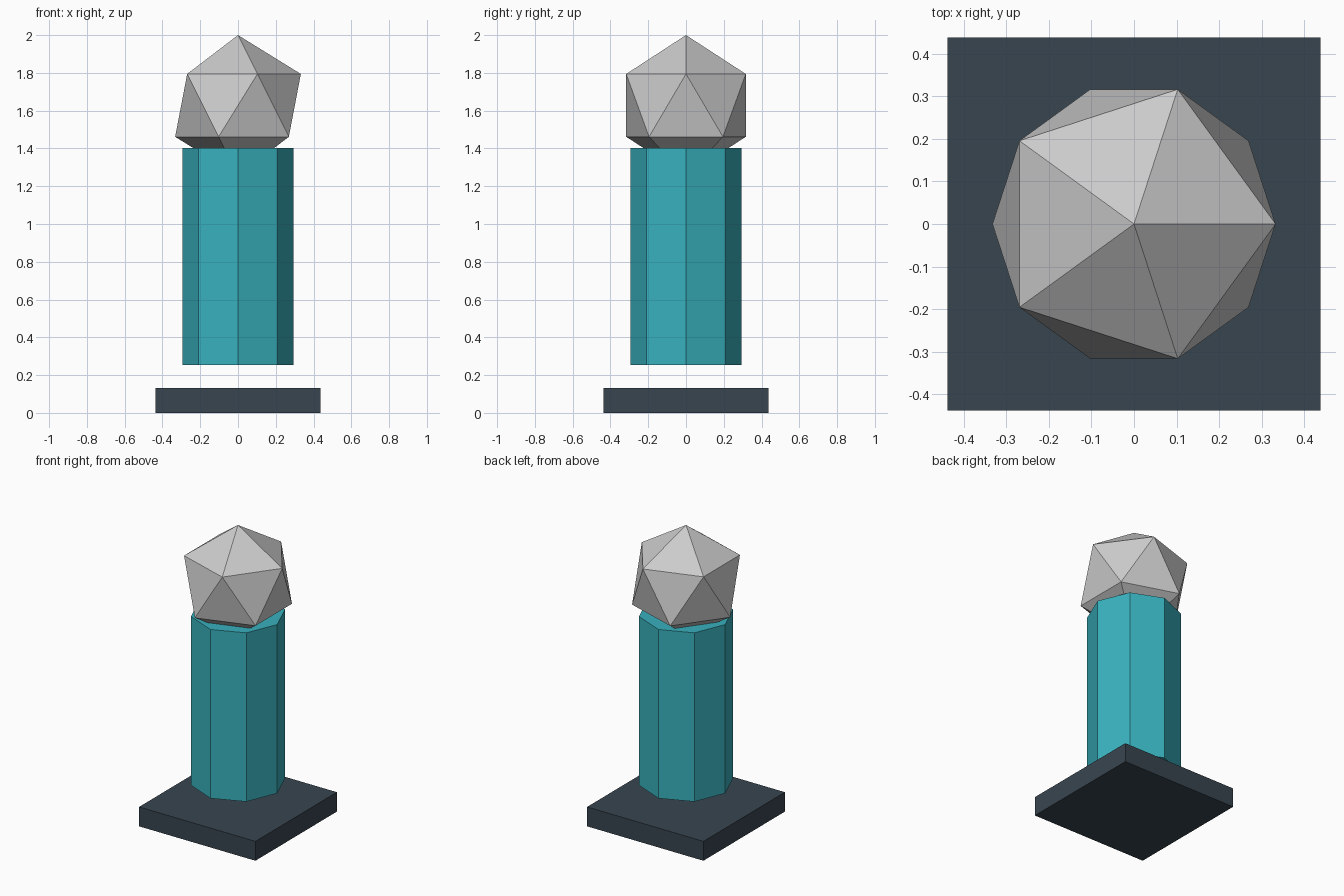
import bpy

if "Cube" in bpy.data.objects:
    bpy.data.objects.remove(bpy.data.objects["Cube"])


def finish(name, color=None):
    obj = bpy.context.object
    obj.name = name
    if color:
        mat = bpy.data.materials.new(name + "_material")
        mat.diffuse_color = (*color, 1)
        mat.use_nodes = True
        mat.node_tree.nodes["Principled BSDF"].inputs["Base Color"].default_value = mat.diffuse_color
        obj.data.materials.append(mat)
    return obj


# Square base slab
SLAB_W, SLAB_H = 0.876, 0.132
bpy.ops.mesh.primitive_cube_add(size=1, location=(0, 0, SLAB_H / 2))
slab = finish("base_slab", (0.04, 0.06, 0.08))
slab.scale = (SLAB_W, SLAB_W, SLAB_H)
bpy.ops.object.transform_apply(location=False, rotation=False, scale=True)

# Octagonal column, floating just above the slab
COL_BOTTOM, COL_TOP = 0.253, 1.402
bpy.ops.mesh.primitive_cylinder_add(
    vertices=8, radius=0.295, depth=COL_TOP - COL_BOTTOM,
    location=(0, 0, (COL_BOTTOM + COL_TOP) / 2))
finish("column", (0.04, 0.44, 0.51))

# Faceted ball sunk into the column top
BALL_R = 0.372
bpy.ops.mesh.primitive_ico_sphere_add(
    subdivisions=1, radius=BALL_R, location=(0, 0, 2 - BALL_R))
finish("faceted_ball")
